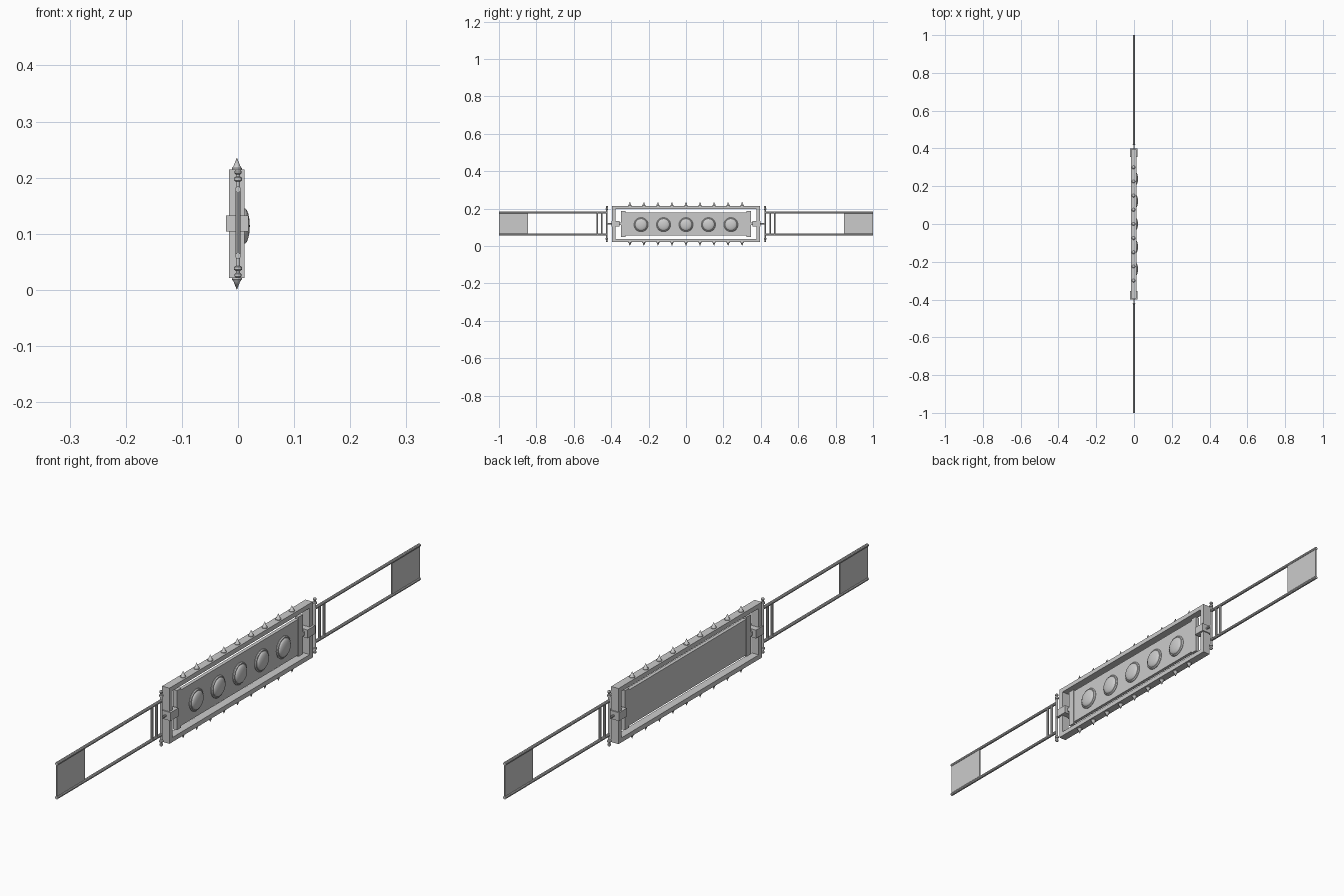
import bpy, bmesh, math

if "Cube" in bpy.data.objects:
    bpy.data.objects.remove(bpy.data.objects["Cube"])

ZC = 0.118   # height of the centre line


def link(bm, name, smooth=False):
    bmesh.ops.recalc_face_normals(bm, faces=bm.faces)
    me = bpy.data.meshes.new(name)
    bm.to_mesh(me)
    bm.free()
    ob = bpy.data.objects.new(name, me)
    bpy.context.collection.objects.link(ob)
    if smooth:
        bpy.ops.object.select_all(action='DESELECT')
        bpy.context.view_layer.objects.active = ob
        ob.select_set(True)
        bpy.ops.object.shade_smooth_by_angle(angle=math.radians(35))
    return ob


def box(name, x, y, z):
    bm = bmesh.new()
    bmesh.ops.create_cube(bm, size=1)
    for v in bm.verts:
        v.co = [(a + b) / 2 + c * (b - a) for (a, b), c in zip((x, y, z), v.co)]
    return link(bm, name)


def lathe(name, profile, origin, axis, sides=16, smooth=True):
    """Turn (radius, height) pairs about the axis 'x', 'y', 'z' or '-z'."""
    bm = bmesh.new()
    turn = {'x': lambda a, b, h: (h, a, b), 'y': lambda a, b, h: (b, h, a),
            'z': lambda a, b, h: (a, b, h), '-z': lambda a, b, h: (a, b, -h)}[axis]
    rings = []
    for r, h in profile:
        ring = []
        for i in range(sides):
            t = 2 * math.pi * i / sides
            p = turn(r * math.cos(t), r * math.sin(t), h)
            ring.append(bm.verts.new([o + c for o, c in zip(origin, p)]))
        rings.append(ring)
    for a, b in zip(rings, rings[1:]):
        for i in range(sides):
            j = (i + 1) % sides
            bm.faces.new((a[i], a[j], b[j], b[i]))
    bm.faces.new(rings[0])
    bm.faces.new(rings[-1])
    bmesh.ops.remove_doubles(bm, verts=bm.verts, dist=1e-5)
    return link(bm, name, smooth)


def rod(name, origin, axis, length, r=0.004):
    return lathe(name, [(r, 0), (r, length)], origin, axis, 10)


# Outer frame: rectangular ring
bm = bmesh.new()
loops = []
for x in (-0.016, 0.012):
    for hy, hz in ((0.395, 0.097), (0.378, 0.081)):
        loops.append([bm.verts.new((x, sy * hy, ZC + sz * hz))
                      for sy, sz in ((-1, -1), (1, -1), (1, 1), (-1, 1))])
back_out, back_in, front_out, front_in = loops
for a, b in ((back_out, back_in), (front_out, front_in),
             (back_out, front_out), (back_in, front_in)):
    for i in range(4):
        j = (i + 1) % 4
        bm.faces.new((a[i], a[j], b[j], b[i]))
link(bm, "outer_frame")

# Spikes along the top and bottom of the frame
spike = [(0.009, -0.001), (0.009, 0.002), (0.006, 0.006), (0.0, 0.021)]
for i in range(9):
    y = -0.3 + 0.075 * i
    lathe("top_spike", spike, (-0.002, y, ZC + 0.097), 'z', 12)
    lathe("bottom_spike", spike, (-0.002, y, ZC - 0.097), '-z', 12)

# Centre panel and its domed studs
box("centre_panel", (-0.006, 0.006), (-0.325, 0.325), (0.055, 0.18))
stud = [(0.038, 0), (0.038, 0.003), (0.035, 0.006), (0.032, 0.006)]
stud += [(0.032 * math.cos(t), 0.006 + 0.010 * math.sin(t))
         for t in [math.pi / 2 * k / 6 for k in range(1, 7)]]
for i in range(5):
    lathe("domed_stud", stud, (0.005, -0.24 + 0.12 * i, 0.114), 'x', 28)

for s in (-1, 1):
    def yr(a, b):
        return tuple(sorted((s * a, s * b)))

    # Raised end caps of the panel, pivot and bracket block
    box("panel_end_cap", (-0.007, 0.007), yr(0.323, 0.347), (0.049, 0.187))
    box("panel_pivot", (-0.007, 0.007), yr(0.34, 0.37), (0.111, 0.125))
    box("bracket_block", (-0.021, 0.019), yr(0.356, 0.399), (0.104, 0.133))
    rod("hinge_pin", (0, yr(0.39, 0.423)[0], ZC), 'y', 0.033, 0.004)

    # Hinge post with beaded ends
    half = [(0.004, 0), (0.004, 0.075), (0.007, 0.077), (0.007, 0.082),
            (0.004, 0.084), (0.004, 0.088), (0.006, 0.09), (0.006, 0.094), (0.003, 0.097)]
    post = [(r, -h) for r, h in reversed(half[1:])] + half
    lathe("hinge_post", post, (0, s * 0.423, ZC), 'z', 12)

    # Strap: two long rails, cross bars and the solid end plate
    for z in (0.061, 0.179):
        rod("strap_rail", (0, yr(0.423, 1.0)[0], z), 'y', 0.577, 0.0055)
    for y in (0.45, 0.474):
        rod("strap_cross_bar", (0, s * y, 0.061), 'z', 0.118, 0.0045)
    box("strap_end_plate", (-0.002, 0.002), yr(0.845, 0.999), (0.061, 0.179))
